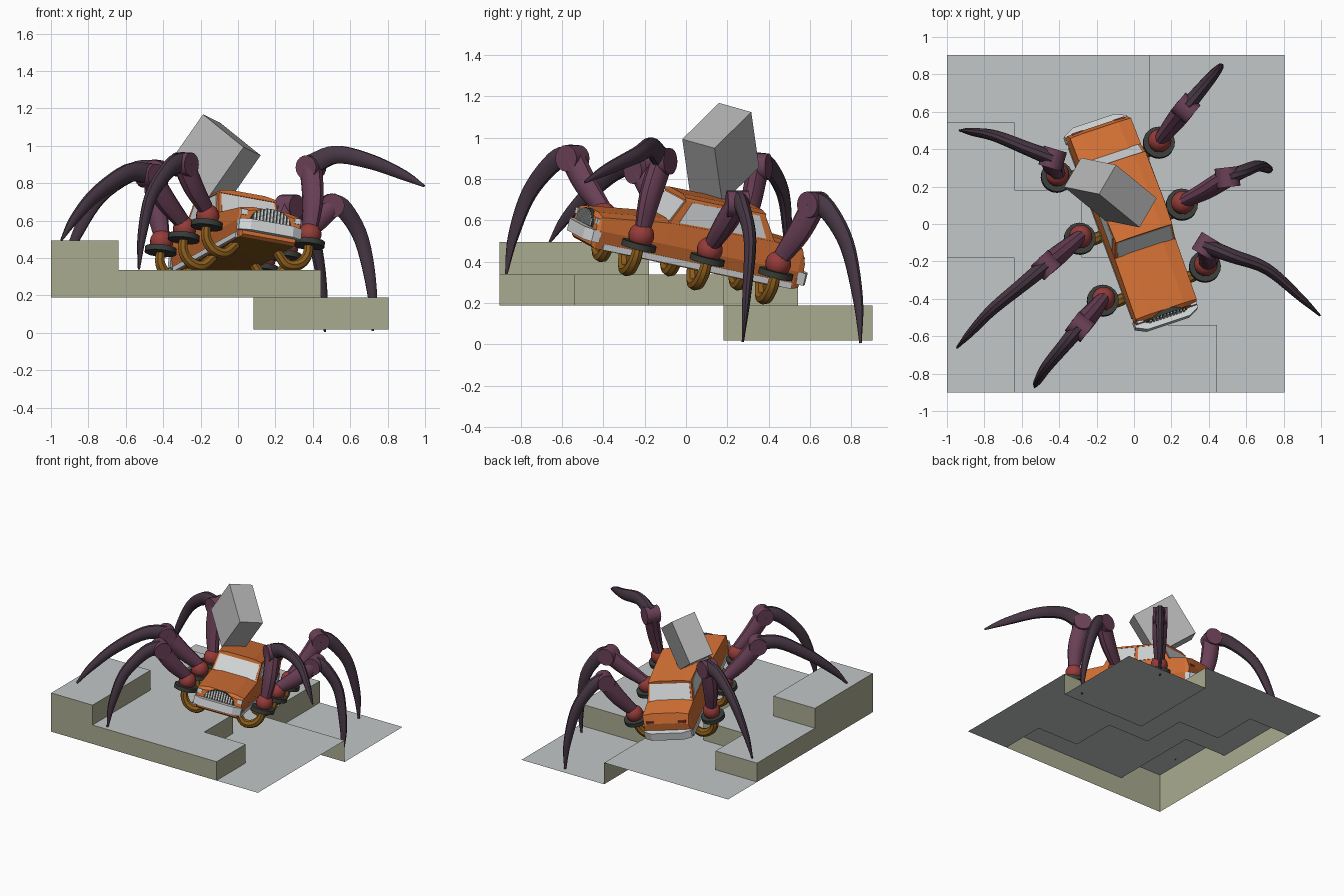
import bpy, bmesh, math
from mathutils import Vector, Matrix

if "Cube" in bpy.data.objects:
    bpy.data.objects.remove(bpy.data.objects["Cube"])

def mat(name, r, g, b):
    m = bpy.data.materials.new(name)
    m.diffuse_color = (r, g, b, 1)
    m.use_nodes = True
    m.node_tree.nodes["Principled BSDF"].inputs["Base Color"].default_value = m.diffuse_color
    return m

ORANGE = mat("orange paint", 0.66, 0.165, 0.035)
TRIM = mat("light trim", 0.66, 0.68, 0.69)
GREY = mat("grey box", 0.46, 0.46, 0.46)
BROWN = mat("brown metal", 0.26, 0.11, 0.012)
PURPLE = mat("purple hide", 0.145, 0.052, 0.095)
DARK = mat("dark claw", 0.062, 0.038, 0.058)
RED = mat("red joint", 0.30, 0.045, 0.04)
BLACK = mat("dark collar", 0.04, 0.045, 0.04)
TOP = mat("pale ground", 0.54, 0.57, 0.57)
WALL = mat("olive wall", 0.40, 0.41, 0.28)

# Tilted frame of the car: u to its right, v to its back, w up
U = Vector((0.935, 0.312, -0.17)).normalized()
V = Vector((-0.343, 0.92, -0.19))
V = (V - U * V.dot(U)).normalized()
W = U.cross(V)
CAR = Matrix.Translation((-0.02, 0.005, 0.43)) @ Matrix((U, V, W)).transposed().to_4x4()

def build(name, verts, faces, mats, M=None, rule=None, smooth=None, fix=True):
    me = bpy.data.meshes.new(name)
    me.from_pydata([tuple(v) for v in verts], [], faces)
    if fix:
        bm = bmesh.new()
        bm.from_mesh(me)
        bmesh.ops.recalc_face_normals(bm, faces=bm.faces)
        bm.to_mesh(me)
        bm.free()
    for m in mats:
        me.materials.append(m)
    if rule:
        for p in me.polygons:
            p.material_index = rule(p)
    if smooth:
        for p in me.polygons:
            p.use_smooth = True
        me.set_sharp_from_angle(angle=math.radians(smooth))
    ob = bpy.data.objects.new(name, me)
    bpy.context.collection.objects.link(ob)
    if M:
        ob.matrix_world = M
    return ob

def loft(name, rings, mats, **kw):
    n = len(rings[0])
    faces = [(r*n + k, r*n + (k+1) % n, (r+1)*n + (k+1) % n, (r+1)*n + k)
             for r in range(len(rings)-1) for k in range(n)]
    faces += [tuple(range(n)), tuple(range((len(rings)-1)*n, len(rings)*n))]
    return build(name, [p for r in rings for p in r], faces, mats, **kw)

def box(name, u, v, w, m, M=CAR):
    rings = [[(u[0], y, w[0]), (u[1], y, w[0]), (u[1], y, w[1]), (u[0], y, w[1])] for y in v]
    return loft(name, rings, [m], M=M)

def panel(name, quad, s, t, m):
    """Thin plate on part of a quad a, b, c, d (s along a-b, t along a-d)."""
    a, b, c, d = [Vector(q) for q in quad]
    at = lambda i, j: a.lerp(b, i).lerp(d.lerp(c, i), j)
    n = (b - a).cross(d - a).normalized() * 0.004
    pts = [at(s[0], t[0]), at(s[1], t[0]), at(s[1], t[1]), at(s[0], t[1])]
    return loft(name, [[p - n for p in pts], [p + n for p in pts]], [m], M=CAR)

def spline(pts, steps):
    """Catmull-Rom through points; works on any vector size."""
    P = [Vector(p) for p in pts]
    P = [P[0]*2 - P[1]] + P + [P[-1]*2 - P[-2]]
    out = []
    for i in range(1, len(P) - 2):
        a, b, c, d = P[i-1:i+3]
        for k in range(steps):
            t = k / steps
            out.append(0.5*(2*b + (c-a)*t + (2*a-5*b+4*c-d)*t*t + (3*b-a-3*c+d)*t**3))
    return out + [P[-2]]

def tube(name, pts, m, side, sides=10, steps=5, M=None, flat=0.85):
    """Tapered tube through (x, y, z, radius) points."""
    S = spline(pts, steps)
    rings = []
    for i, p in enumerate(S):
        t = (S[min(i+1, len(S)-1)] - S[max(i-1, 0)]).to_3d().normalized()
        a = (side - t * side.dot(t)).normalized()
        b = t.cross(a)
        rings.append([p.to_3d() + p[3]*(a*flat*math.cos(q) + b*math.sin(q))
                      for q in [2*math.pi*k/sides for k in range(sides)]])
    return loft(name, rings, [m], M=M, smooth=40)

def prim(name, m, M, kind, r, depth=0.1):
    bm = bmesh.new()
    if kind == "ball":
        bmesh.ops.create_uvsphere(bm, u_segments=16, v_segments=10, radius=r)
    else:
        bmesh.ops.create_cone(bm, cap_ends=True, segments=20, radius1=r, radius2=r, depth=depth)
    me = bpy.data.meshes.new(name)
    bm.to_mesh(me)
    bm.free()
    me.materials.append(m)
    for p in me.polygons:
        p.use_smooth = True
    me.set_sharp_from_angle(angle=math.radians(40))
    ob = bpy.data.objects.new(name, me)
    bpy.context.collection.objects.link(ob)
    ob.matrix_world = M

# Stepped ground: one sheet of square cells with walls between levels
LEVELS = ["21110", "21100", "11000", "100pp", "000pp"]
HEIGHT = {"p": 0.018, "0": 0.188, "1": 0.337, "2": 0.494}
C = 0.361
verts, faces = [], []
def quad(*pts):
    faces.append(tuple(range(len(verts), len(verts) + 4)))
    verts.extend(pts)
for j in range(5):
    for i in range(5):
        h = HEIGHT[LEVELS[j][i]]
        cx, cy = -1 + C*(i + 0.5), -0.902 + C*(j + 0.5)
        quad(*[(cx + a*C/2, cy + b*C/2, h) for a, b in ((-1, -1), (1, -1), (1, 1), (-1, 1))])
        for dx, dy in ((1, 0), (0, 1), (-1, 0), (0, -1)):
            ni, nj = i + dx, j + dy
            low = HEIGHT[LEVELS[nj][ni]] if 0 <= ni < 5 and 0 <= nj < 5 else HEIGHT["0"]
            if low < h:
                ex, ey, tx, ty = cx + dx*C/2, cy + dy*C/2, -dy*C/2, dx*C/2
                quad((ex-tx, ey-ty, low), (ex+tx, ey+ty, low), (ex+tx, ey+ty, h), (ex-tx, ey-ty, h))
build("stepped_ground", verts, faces, [TOP, WALL], fix=False,
      rule=lambda p: 0 if p.normal.z > 0.5 else 1)

# Car body: cross-sections along v, brown underneath
rings = []
for v, top, bot, k in ((-0.548, 0.095, -0.03, 0.95), (-0.53, 0.115, -0.042, 1), (-0.19, 0.155, -0.045, 1),
                       (0.36, 0.17, -0.045, 1), (0.51, 0.16, -0.04, 1), (0.54, 0.09, -0.03, 0.97)):
    half = [(0.155*k, bot), (0.18*k, 0.05), (0.174*k, top), (0.10*k, top + 0.014)]
    rings.append([(u, v, w) for u, w in half] + [(-u, v, w) for u, w in reversed(half)])
loft("car_body", rings, [ORANGE, BROWN], M=CAR, rule=lambda p: 1 if p.normal.z < -0.9 else 0)

# Cabin, roof and windows
lo = [(-0.172, -0.19, 0.155), (0.172, -0.19, 0.155), (0.172, 0.36, 0.17), (-0.172, 0.36, 0.17)]
hi = [(-0.162, -0.125, 0.285), (0.162, -0.125, 0.285), (0.162, 0.28, 0.29), (-0.162, 0.28, 0.29)]
loft("cabin", [lo, hi], [ORANGE], M=CAR)
loft("roof", [[(u*k, v, w) for u, v, w in [(-0.168, a, 0.278), (0.168, a, 0.278), (0.165, a, 0.29),
     (0.1, a, 0.301), (-0.1, a, 0.301), (-0.165, a, 0.29)]] for a, k in ((-0.135, 0.97), (0, 1), (0.288, 0.98))],
     [ORANGE], M=CAR)
for k, name in enumerate(("windshield", "right_window", "rear_window", "left_window")):
    face = (lo[k], lo[(k+1) % 4], hi[(k+1) % 4], hi[k])
    for n, s in enumerate(((0.04, 0.96),) if k % 2 == 0 else ((0.08, 0.47), (0.53, 0.92))):
        panel(f"{name}_{n+1}", face, s, (0.06, 0.9), TRIM)

# Bumpers, sills, lamps
for name, v, c in (("front_bumper", -0.555, 0.02), ("rear_bumper", 0.548, 0.018)):
    d = -0.014 if v < 0 else 0.014
    sec = lambda u, e: [(u, v-0.02+e, c-0.03), (u, v+0.02+e, c-0.03), (u, v+0.02+e, c+0.03), (u, v-0.02+e, c+0.03)]
    loft(name, [sec(-0.178, -d), sec(-0.12, d), sec(0.12, d), sec(0.178, -d)], [TRIM], M=CAR)
for s, side in ((1, "right"), (-1, "left")):
    box(side + "_sill", sorted((s*0.15, s*0.169)), (-0.49, 0.5), (-0.04, -0.01), TRIM)
    box(side + "_headlight", sorted((s*0.135, s*0.17)), (-0.553, -0.52), (0.075, 0.105), TRIM)
    box(side + "_tail_light", sorted((s*0.09, s*0.15)), (0.52, 0.539), (0.095, 0.12), RED)

# Arched grille with upright bars
arch = [(0.115*math.cos(a), 0.055 + 0.075*math.sin(a)) for a in [math.pi*k/14 for k in range(15)]]
loft("grille", [[(u, v, w) for u, w in arch] for v in (-0.556, -0.53)], [BLACK], M=CAR)
for k in range(-5, 6):
    u = k * 0.019
    top = 0.052 + 0.075*math.sqrt(1 - (u/0.115)**2)
    box("grille_bar", (u - 0.005, u + 0.005), (-0.563, -0.55), (0.055, top), TRIM)

# Legs: side, place along the car, knee, claw middle, claw tip
LEGS = [("front_right", 1, -0.36, (0.39, -0.12, 0.885), (0.71, -0.24, 0.915), (0.995, -0.49, 0.785)),
        ("middle_right", 1, 0.0, (0.50, 0.25, 0.68), (0.66, 0.31, 0.50), (0.72, 0.275, 0.01)),
        ("rear_right", 1, 0.36, (0.275, 0.62, 0.675), (0.41, 0.78, 0.48), (0.465, 0.845, 0.005)),
        ("front_left", -1, -0.36, (-0.29, -0.55, 0.90), (-0.465, -0.76, 0.73), (-0.53, -0.87, 0.34)),
        ("middle_left", -1, 0.0, (-0.47, -0.22, 0.84), (-0.76, -0.46, 0.74), (-0.945, -0.66, 0.495)),
        ("rear_left", -1, 0.36, (-0.435, 0.35, 0.86), (-0.74, 0.47, 0.73), (-0.93, 0.50, 0.34))]
for name, s, v, knee, mid, tip in LEGS:
    knee, mid, tip = Vector(knee), Vector(mid), Vector(tip)
    hook = [(0.292, 0.03, 0.024), (0.288, -0.04, 0.028), (0.245, -0.095, 0.03),
            (0.175, -0.105, 0.03), (0.115, -0.045, 0.026)]
    tube(name + "_hook", [(s*u, v, w, r) for u, w, r in hook], BROWN, Vector((0, 1, 0)), 8, 4, CAR, 1.1)
    prim(name + "_collar", BLACK, CAR @ Matrix.Translation((s*0.292, v, 0.03)), "disc", 0.085, 0.03)
    prim(name + "_ball", RED, CAR @ Matrix.Translation((s*0.292, v, 0.08)), "ball", 0.063)
    hip = CAR @ Vector((s*0.292, v, 0.10))
    out = tip - knee
    side = Vector((-out.y, out.x, 0)).normalized()
    bend = hip.lerp(knee, 0.5) + Vector((out.x, out.y, 0)).normalized() * 0.015
    tube(name + "_thigh", [(*hip, 0.042), (*bend, 0.06), (*knee, 0.064)], PURPLE, side)
    q = side.to_track_quat('Z', 'Y').to_matrix().to_4x4()
    prim(name + "_knee", PURPLE, Matrix.Translation(knee) @ q, "disc", 0.064, 0.105)
    # Arched claw
    first = knee.lerp(mid, 0.42) + Vector((0, 0, 0.055))
    late = mid.lerp(tip, 0.55) + Vector((out.x, out.y, 0)).normalized() * 0.022
    tube(name + "_claw", [(*(knee + Vector((0, 0, 0.012))), 0.058), (*first, 0.05), (*mid, 0.041),
                          (*late, 0.028), (*tip, 0.007)], DARK, side, flat=0.75)

# Tumbled box resting on the roof
A, a, b, c = [Vector(p) for p in ((-0.187, 0.16, 1.168), (0.217, -0.178, -0.175),
                                  (0.091, 0.156, -0.044), (-0.187, 0.038, -0.267))]
loft("roof_box", [[A + k, A + a + k, A + a + b + k, A + b + k] for k in (Vector(), c)], [GREY])
